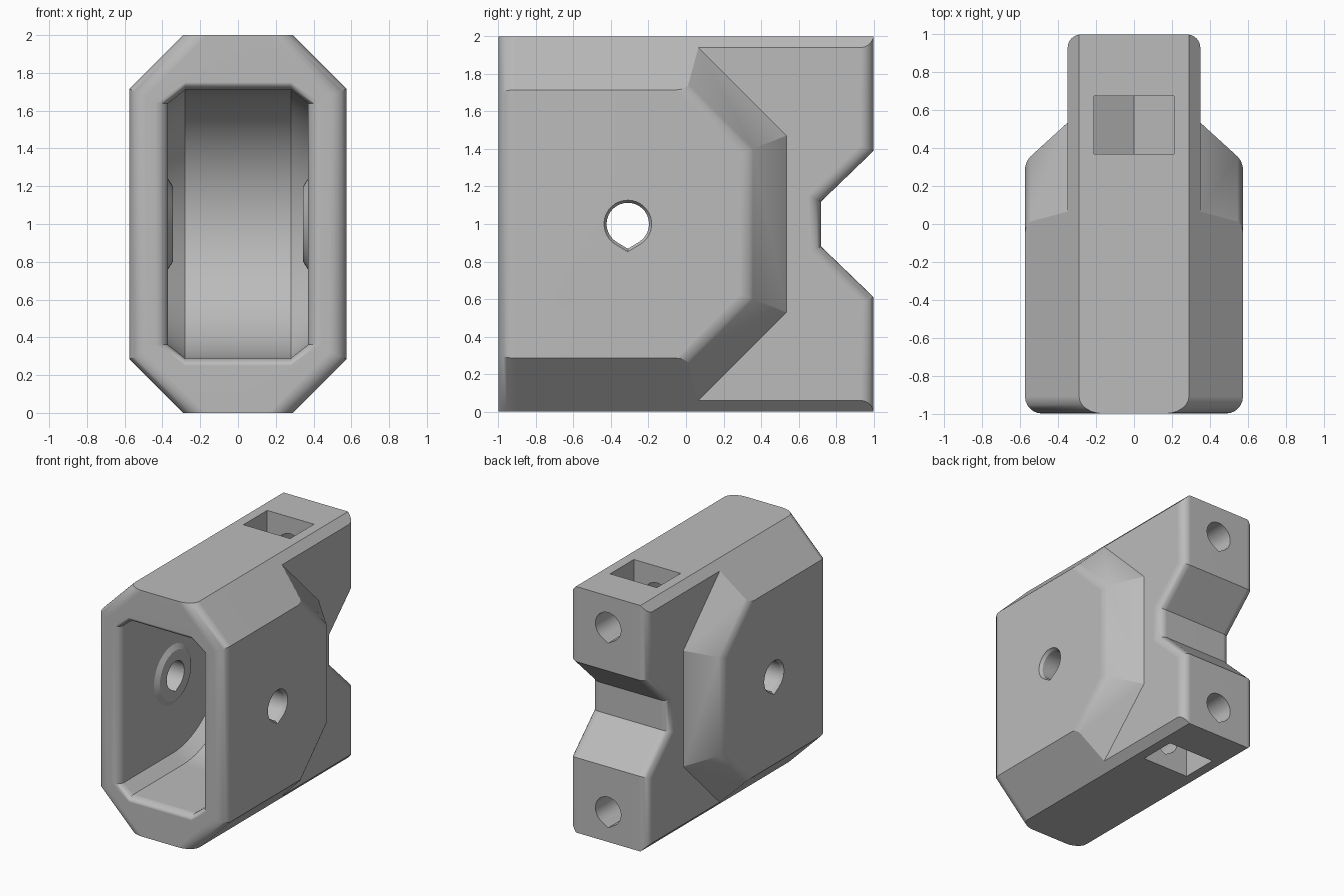
import bpy, bmesh, math
from mathutils import Vector

cube = bpy.data.objects.get("Cube")
if cube:
    bpy.data.objects.remove(cube, do_unlink=True)

HALF_W, FLAT = 0.575, 0.29      # half width, half width of the top flat
NECK = 0.35                     # half width of the rear neck
PIVOT_Y = -0.31                 # axis of the cross hole and rounded cavity

grey = bpy.data.materials.new("plain grey")
grey.use_nodes = True
grey.diffuse_color = (0.5, 0.5, 0.5, 1)
grey.node_tree.nodes["Principled BSDF"].inputs["Base Color"].default_value = (0.5, 0.5, 0.5, 1)


def finish(name, bm):
    bmesh.ops.recalc_face_normals(bm, faces=bm.faces)
    mesh = bpy.data.meshes.new(name)
    bm.to_mesh(mesh)
    bm.free()
    mesh.materials.append(grey)
    obj = bpy.data.objects.new(name, mesh)
    bpy.context.collection.objects.link(obj)
    return obj


def loft(rings):
    """Closed solid through a list of equal-length rings of points."""
    bm = bmesh.new()
    loops = [[bm.verts.new(p) for p in ring] for ring in rings]
    bm.faces.new(loops[0])
    bm.faces.new(loops[-1])
    for a, b in zip(loops, loops[1:]):
        for i in range(len(a)):
            j = (i + 1) % len(a)
            bm.faces.new((a[i], a[j], b[j], b[i]))
    bmesh.ops.recalc_face_normals(bm, faces=bm.faces)
    return bm


def along_x(pts, x):
    return [(x, y, z) for y, z in pts]


def along_y(pts, y):
    return [(x, y, z) for x, z in pts]


def trim(bm, point, normal):
    """Cut away everything beyond a plane and cap the cut."""
    geom = bm.verts[:] + bm.edges[:] + bm.faces[:]
    cut = bmesh.ops.bisect_plane(bm, geom=geom, plane_co=point, plane_no=normal,
                                 clear_outer=True, dist=1e-5)
    edges = [e for e in cut["geom_cut"] if isinstance(e, bmesh.types.BMEdge)]
    bmesh.ops.holes_fill(bm, edges=edges, sides=0)


def round_edges(bm, rule, size, steps=6):
    edges = [e for e in bm.edges if rule(*[v.co for v in e.verts])]
    bmesh.ops.bevel(bm, geom=edges, offset=size, segments=steps, profile=0.5,
                    affect='EDGES', clamp_overlap=True)


def combine(target, other, operation):
    mod = target.modifiers.new("combine", 'BOOLEAN')
    mod.operation, mod.solver, mod.object = operation, 'EXACT', other
    bpy.context.view_layer.objects.active = target
    bpy.ops.object.modifier_apply(modifier=mod.name)
    bpy.data.objects.remove(other, do_unlink=True)


def teardrop(cx, cz, r):
    """Round hole outline with a shallow point at the bottom."""
    lean = math.radians(31)
    start, sweep = -math.pi / 2 + lean, 2 * (math.pi - lean)
    pts = [(cx + r * math.cos(start + sweep * i / 28),
            cz + r * math.sin(start + sweep * i / 28)) for i in range(29)]
    return pts + [(cx, cz - r / math.cos(lean))]


def circle(cx, cz, r, n=32):
    return [(cx + r * math.cos(math.tau * i / n), cz + r * math.sin(math.tau * i / n))
            for i in range(n)]


# Rear neck: notched side profile with rounded back edges
profile = [(-1.2, -0.3), (1, -0.3), (1, 0.61), (0.72, 0.88), (0.72, 1.12),
           (1, 1.39), (1, 2.3), (-1.2, 2.3)]
bm = loft([along_x(profile, -NECK), along_x(profile, NECK)])
round_edges(bm, lambda a, b: a.x == b.x and min(a.y, b.y) > 0.5, 0.07)
body = finish("body", bm)

# Wide front block: box with tapered rear sides
box = [(-1.2, -0.3), (0.6, -0.3), (0.6, 2.3), (-1.2, 2.3)]
bm = loft([along_x(box, -HALF_W), along_x(box, HALF_W)])
for sx in (-1, 1):
    trim(bm, (sx * HALF_W, 0.33, 1), (sx * 0.911, 1, 0))
    for sz in (-1, 1):
        trim(bm, (sx * HALF_W, 0.72, 1), (sx * 1.27, 1, sz))
round_edges(bm, lambda a, b: abs(a.x - b.x) < 1e-4 and abs(abs(a.x) - HALF_W) < 1e-4
            and max(a.y, b.y) > 0.3, 0.04, 4)
combine(body, finish("front_block", bm), 'UNION')

# Octagonal outline, flat front and rounded front edges
bm = bmesh.new()
bm.from_mesh(body.data)
for sz in (-1, 1):
    trim(bm, (0, 0, 1 + sz), (0, 0, sz))
    for sx in (-1, 1):
        trim(bm, (sx * FLAT, 0, 1 + sz), (sx, 0, sz))
trim(bm, (0, -1, 0), (0, -1, 0))
bmesh.ops.dissolve_limit(bm, angle_limit=0.001, verts=bm.verts, edges=bm.edges)
round_edges(bm, lambda a, b: max(a.y, b.y) < -0.999 and abs(a.z - b.z) > 0.01, 0.09)
bmesh.ops.recalc_face_normals(bm, faces=bm.faces)
bm.to_mesh(body.data)
bm.free()


# Cavity: slot with a round back and chamfered long edges
def slot(r):
    arc = [(PIVOT_Y + r * math.sin(t), 1 - r * math.cos(t))
           for t in (math.pi * i / 40 for i in range(41))]
    return [(-1.1, 1 - r)] + arc + [(-1.1, 1 + r)]


cavity = loft([along_x(slot(r), x) for x, r in
               ((-0.37, 0.64), (-0.28, 0.71), (0.28, 0.71), (0.37, 0.64))])
combine(body, finish("cavity", cavity), 'DIFFERENCE')

# Flared lip around the opening
rings = []
for i in range(-1, 8):
    t = max(i, 0) / 7 * math.pi / 2
    w, h = 0.44 - 0.071 * math.sin(t), 0.75 - 0.041 * math.sin(t)
    y = -1.05 if i < 0 else -1 + 0.07 * (1 - math.cos(t))
    corner = [(w, 0.639), (0.28, h)]
    ring = corner + [(-x, z) for x, z in corner[::-1]]
    ring += [(x, -z) for x, z in ring[::-1]]
    rings.append([(x, y, 1 + z) for x, z in ring])
combine(body, finish("lip", loft(rings)), 'DIFFERENCE')

# Raised bosses inside, then the cross hole with its outer countersinks
for s in (-1, 1):
    boss = loft([along_x(circle(PIVOT_Y, 1, r), s * x) for x, r in
                 ((0.345, 0.2), (0.37, 0.24), (0.45, 0.24))])
    combine(body, finish("boss", boss), 'UNION')
hole = loft([along_x(teardrop(PIVOT_Y, 1, r), x) for x, r in
             ((-0.6, 0.127), (-0.573, 0.127), (-0.55, 0.113),
              (0.55, 0.113), (0.573, 0.127), (0.6, 0.127))])
combine(body, finish("cross_hole", hole), 'DIFFERENCE')

# Screw holes from the back and pointed nut pockets at top and bottom
for s in (-1, 1):
    zc = 1 + s * 0.75
    screw = loft([along_y(teardrop(0, zc, 0.115), y) for y in (0.15, 1.1)])
    combine(body, finish("screw_hole", screw), 'DIFFERENCE')
    nut = [(0, zc - s * 0.24), (0.21, zc - s * 0.12), (0.21, zc + s * 0.4),
           (-0.21, zc + s * 0.4), (-0.21, zc - s * 0.12)]
    pocket = loft([along_y(nut, y) for y in (0.37, 0.675)])
    combine(body, finish("nut_pocket", pocket), 'DIFFERENCE')

# Smooth fillets, crisp edges
bpy.ops.object.select_all(action='DESELECT')
body.select_set(True)
bpy.context.view_layer.objects.active = body
body.data.materials.clear()
body.data.materials.append(grey)
body.data.polygons.foreach_set("material_index", [0] * len(body.data.polygons))
bpy.ops.object.shade_smooth_by_angle(angle=math.radians(30))
weighted = body.modifiers.new("even_normals", 'WEIGHTED_NORMAL')
weighted.keep_sharp = True
